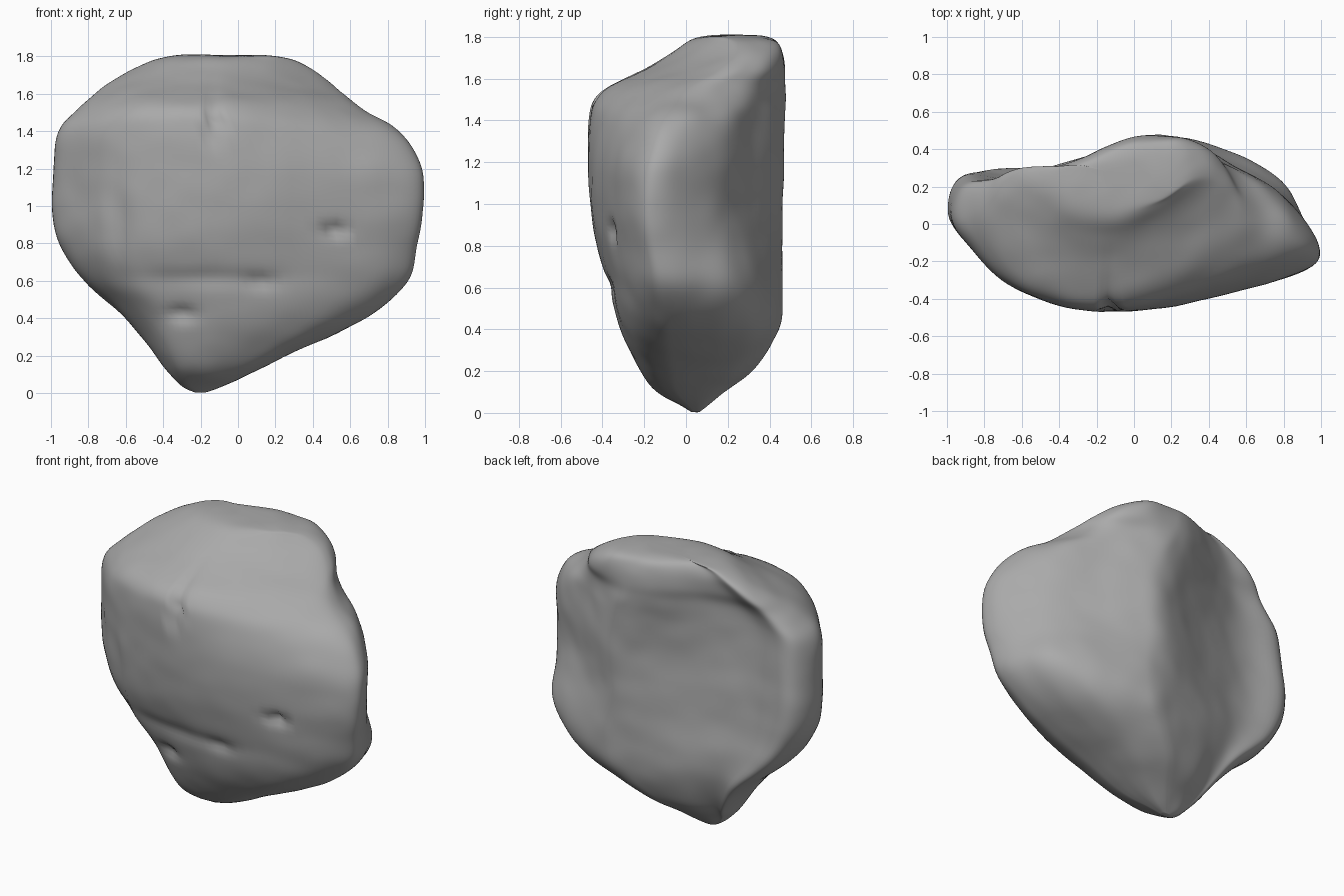
import bpy, bmesh, math
from mathutils import Vector, noise

cube = bpy.data.objects.get("Cube")
if cube:
    bpy.data.objects.remove(cube, do_unlink=True)

stone = bpy.data.materials.new("stone_grey")
stone.use_nodes = True
stone.diffuse_color = (0.4, 0.4, 0.4, 1)
bsdf = stone.node_tree.nodes["Principled BSDF"]
bsdf.inputs["Base Color"].default_value = stone.diffuse_color
bsdf.inputs["Roughness"].default_value = 0.9

# Horizontal section at mid height: hollow back left, ridge, flat back right, broad front
SECTION = [(-1, .05), (-.92, .27), (-.65, .235), (-.35, .3), (0, .42), (.2, .465),
           (.35, .41), (.6, .265), (.79, .15), (.92, .01), (1, -.13), (.95, -.24),
           (.6, -.35), (.1, -.45), (-.3, -.44), (-.65, -.33), (-.86, -.14)]

# Height, left edge, right edge, front, back, roundness, twist towards the back
LEVELS = [(0, -.22, -.18, .03, .06, 1, 0), (.03, -.29, -.09, -.02, .1, 1, 0),
          (.1, -.36, .06, -.14, .18, .9, 0), (.2, -.44, .27, -.22, .32, .75, 0),
          (.4, -.6, .7, -.31, .45, .65, 0), (.6, -.83, .92, -.365, .47, .5, 0),
          (.8, -.96, .96, -.42, .47, .2, 0), (1, -1, .99, -.45, .47, 0, 0),
          (1.2, -.99, .99, -.465, .47, 0, .03), (1.4, -.97, .87, -.465, .47, 0, .1),
          (1.5, -.88, .7, -.445, .47, .1, .15), (1.57, -.8, .6, -.37, .47, .15, .17),
          (1.64, -.72, .52, -.21, .47, .2, .18), (1.72, -.59, .42, -.07, .46, .3, .16),
          (1.78, -.46, .31, .02, .43, .5, .1), (1.803, -.33, .2, .1, .37, .6, 0),
          (1.808, -.15, .08, .2, .3, 1, 0)]
STEPS = 8


def ring(z, left, right, front, back, roundness, twist):
    points = []
    for x, y in SECTION:
        p = Vector((x, (y - .01) / .46))
        boxy = p / (abs(p.x) ** 3 + abs(p.y) ** 3) ** (1 / 3)
        p = p.lerp(boxy, roundness ** 2 if x < .1 and y > 0 else roundness)
        if p.x > 0:
            shift = twist * p.x
        else:
            shift = min(twist, .07) * p.x * max(0, p.y)
        depth = front + (back - front) * (p.y + 1) / 2 + shift
        points.append(Vector((left + (right - left) * (p.x + 1) / 2, min(depth, back), z)))
    return points


def spline(a, b, c, d, t):
    return b + .5 * t * (c - a + t * (2 * a - 5 * b + 4 * c - d + t * (3 * (b - c) + d - a)))


def refine_closed(points):
    n = len(points)
    return [spline(points[i - 1], points[i], points[(i + 1) % n], points[(i + 2) % n], s / STEPS)
            for i in range(n) for s in range(STEPS)]


def refine_open(points):
    ends = [points[0]] + points + [points[-1]]
    fine = [spline(*ends[i:i + 4], s / STEPS)
            for i in range(len(points) - 1) for s in range(STEPS)]
    return fine + [points[-1]]


# Rock body: smooth loft through the sections, with closed ends
columns = zip(*[refine_closed(ring(*level)) for level in LEVELS])
bm = bmesh.new()
grid = [[bm.verts.new(p) for p in refine_open(list(column))] for column in columns]
for i, column in enumerate(grid):
    side = grid[(i + 1) % len(grid)]
    for k in range(len(column) - 1):
        bm.faces.new((column[k], side[k], side[k + 1], column[k + 1]))
bm.faces.new([column[0] for column in grid])
bm.faces.new([column[-1] for column in grid])
bmesh.ops.recalc_face_normals(bm, faces=bm.faces)
for _ in range(12):
    bmesh.ops.smooth_vert(bm, verts=bm.verts, factor=.5,
                          use_axis_x=True, use_axis_y=True, use_axis_z=True)
bm.normal_update()

# Weathered bumps, plus small pits in the front: x, z, width, height, depth
PITS = [(-.13, 1.45, .025, .12, .06), (.52, .87, .04, .04, .05),
        (-.3, .42, .07, .04, .03), (.12, .59, .06, .04, .02),
        (-.64, .88, .05, .25, .02), (-.15, .61, .4, .05, .015)]
moves = []
for v in bm.verts:
    push = .007 * noise.noise(v.co * 3) + .004 * noise.noise(v.co * 7)
    if v.normal.y < 0:
        for x, z, w, h, depth in PITS:
            d = ((v.co.x - x) / w) ** 2 + ((v.co.z - z) / h) ** 2
            push -= depth * math.exp(-d)
    moves.append(v.normal * push)
for v, move in zip(bm.verts, moves):
    v.co += move
for face in bm.faces:
    face.smooth = True

mesh = bpy.data.meshes.new("rock")
bm.to_mesh(mesh)
bm.free()
mesh.materials.append(stone)
rock = bpy.data.objects.new("rock", mesh)
bpy.context.collection.objects.link(rock)
